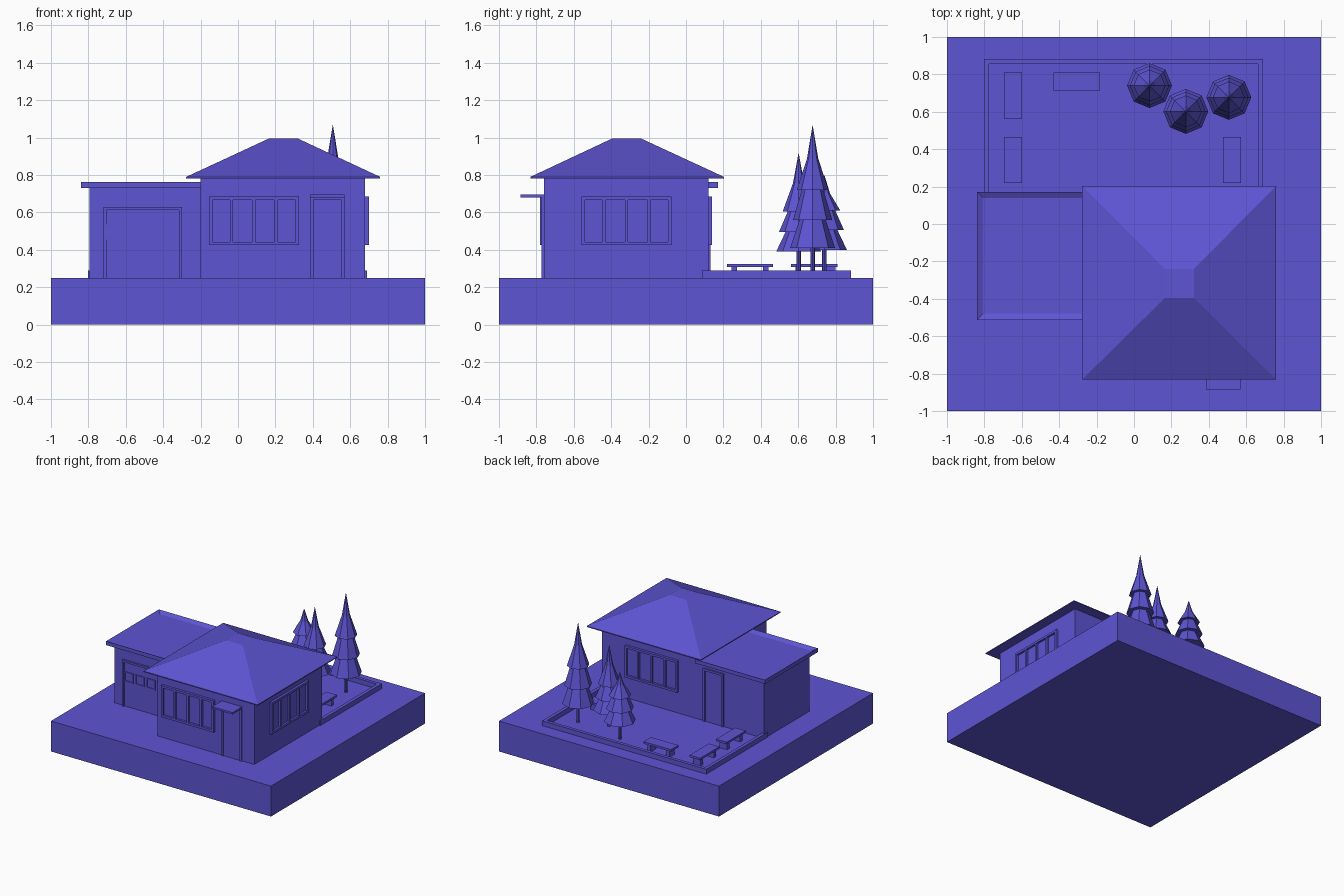
import bpy, bmesh
from math import pi, cos, sin
from mathutils import Matrix, Vector

if "Cube" in bpy.data.objects:
    bpy.data.objects.remove(bpy.data.objects["Cube"])

paint = bpy.data.materials.new("violet_paint")
paint.diffuse_color = (0.11, 0.09, 0.65, 1)
paint.use_nodes = True
paint.node_tree.nodes["Principled BSDF"].inputs["Base Color"].default_value = paint.diffuse_color


def finish(name, bm):
    bmesh.ops.recalc_face_normals(bm, faces=bm.faces[:])
    me = bpy.data.meshes.new(name)
    bm.to_mesh(me)
    bm.free()
    me.materials.append(paint)
    ob = bpy.data.objects.new(name, me)
    bpy.context.collection.objects.link(ob)
    return ob


def add_box(bm, x0, x1, y0, y1, z0, z1):
    m = (Matrix.Translation(((x0 + x1) / 2, (y0 + y1) / 2, (z0 + z1) / 2))
         @ Matrix.Diagonal((x1 - x0, y1 - y0, z1 - z0, 1)))
    return bmesh.ops.create_cube(bm, size=1, matrix=m)["verts"]


def boxes(name, *items, matrix=None):
    bm = bmesh.new()
    for b in items:
        add_box(bm, *b)
    if matrix:
        bm.transform(matrix)
    return finish(name, bm)


def wall_frame(name, place, angle, w, z0, z1, out, bar, mullions=0, sill=True):
    """Raised frame on a wall; locally the wall is y=0 and outside is -y."""
    h = w / 2
    parts = [(-h, -h + bar, -out, 0.01, z0, z1), (h - bar, h, -out, 0.01, z0, z1),
             (-h + bar, h - bar, -out, 0.01, z1 - bar, z1)]
    if sill:
        parts.append((-h + bar, h - bar, -out, 0.01, z0, z0 + bar))
    for i in range(mullions):
        x = -h + w * (i + 1) / (mullions + 1)
        parts.append((x - bar / 2, x + bar / 2, -out * 0.9, 0.01, z0 + bar, z1 - bar))
    # thin pane or door leaf behind the frame
    parts.append((-h + bar, h - bar, -0.003, 0.01, z0 + (bar if sill else 0), z1 - bar))
    m = Matrix.Translation(place) @ Matrix.Rotation(angle, 4, 'Z')
    return boxes(name, *parts, matrix=m)


# ground slab and wall volumes
boxes("ground_slab", (-1, 1, -1, 1, 0, 0.25))
boxes("main_walls", (-0.2, 0.68, -0.76, 0.12, 0.25, 0.787))
boxes("garage_walls", (-0.795, -0.2, -0.465, 0.12, 0.25, 0.735))

# hipped roof with a flat top
bm = bmesh.new()
add_box(bm, -0.277, 0.76, -0.832, 0.203, 0.782, 0.79)
top = max(bm.faces, key=lambda f: f.calc_center_median().z)
ext = bmesh.ops.extrude_discrete_faces(bm, faces=[top])["faces"][0]
for v in ext.verts:
    v.co = Vector((0.32 if v.co.x > 0.2 else 0.165,
                   -0.24 if v.co.y > -0.3 else -0.395, 0.995))
finish("main_roof", bm)

# garage flat roof with a raised rim
bm = bmesh.new()
add_box(bm, -0.84, -0.2, -0.512, 0.172, 0.73, 0.762)
top = max(bm.faces, key=lambda f: f.calc_center_median().z)
bmesh.ops.inset_region(bm, faces=[top], thickness=0.047)
bmesh.ops.translate(bm, verts=top.verts[:], vec=(0, 0, -0.018))
finish("garage_roof", bm)

# windows
wall_frame("front_window", (0.085, -0.76, 0), 0, 0.48, 0.425, 0.685, 0.02, 0.018, 3)
wall_frame("side_window", (0.68, -0.318, 0), pi / 2, 0.48, 0.425, 0.685, 0.02, 0.018, 3)
wall_frame("back_window", (0.222, 0.12, 0), pi, 0.48, 0.425, 0.685, 0.02, 0.018, 3)

# doors and canopy
wall_frame("front_door", (0.478, -0.76, 0), 0, 0.185, 0.25, 0.685, 0.012, 0.018, 0, False)
wall_frame("back_door", (-0.336, 0.12, 0), pi, 0.185, 0.25, 0.685, 0.012, 0.018, 0, False)
boxes("door_canopy", (0.385, 0.57, -0.885, -0.755, 0.68, 0.695))

# garage door: frame, leaf and four raised-edge lights
wall_frame("garage_door", (-0.51, -0.465, 0), 0, 0.42, 0.25, 0.63, 0.015, 0.016, 0, False)
for i in range(4):
    wall_frame(f"garage_light_{i + 1}", (-0.662 + i * 0.1, -0.467, 0), 0,
               0.082, 0.455, 0.535, 0.008, 0.008)

# garden kerb, a U running back from the house
boxes("garden_kerb", (-0.802, -0.775, 0.085, 0.855, 0.25, 0.29),
      (0.662, 0.69, 0.085, 0.855, 0.25, 0.29),
      (-0.802, 0.69, 0.855, 0.882, 0.25, 0.29))

# benches
for i, (x, y, ang) in enumerate([(-0.648, 0.685, pi / 2), (-0.648, 0.342, pi / 2),
                                 (-0.307, 0.763, 0), (0.525, 0.342, pi / 2)]):
    m = Matrix.Translation((x, y, 0)) @ Matrix.Rotation(ang, 4, 'Z')
    boxes(f"bench_{i + 1}", (-0.124, 0.124, -0.048, 0.048, 0.308, 0.325),
          (-0.1, -0.07, -0.035, 0.035, 0.25, 0.308),
          (0.07, 0.1, -0.035, 0.035, 0.25, 0.308), matrix=m)


# trees: eight-sided turned profile, three skirts and a slender tip
def tree(name, x, y, tiers, tip, sides=8):
    a, b, c = tiers
    prof = [(0.012, 0.25), (0.012, a), (0.12, a), (0.07, b), (0.105, b), (0.058, c),
            (0.085, c), (0.03, c + 0.48 * (tip - c))]
    bm = bmesh.new()
    rings = [[bm.verts.new((x + r * cos(2 * pi * k / sides), y + r * sin(2 * pi * k / sides), z))
              for k in range(sides)] for r, z in prof]
    for lo, hi in zip(rings, rings[1:]):
        for k in range(sides):
            n = (k + 1) % sides
            bm.faces.new((lo[k], lo[n], hi[n], hi[k]))
    apex = bm.verts.new((x, y, tip))
    for k in range(sides):
        bm.faces.new((rings[-1][k], rings[-1][(k + 1) % sides], apex))
    bm.faces.new(rings[0][::-1])
    finish(name, bm)


tree("tall_tree", 0.507, 0.677, (0.41, 0.56, 0.72), 1.07)
tree("middle_tree", 0.277, 0.602, (0.39, 0.495, 0.605), 0.92)
tree("short_tree", 0.083, 0.74, (0.40, 0.505, 0.61), 0.80)
